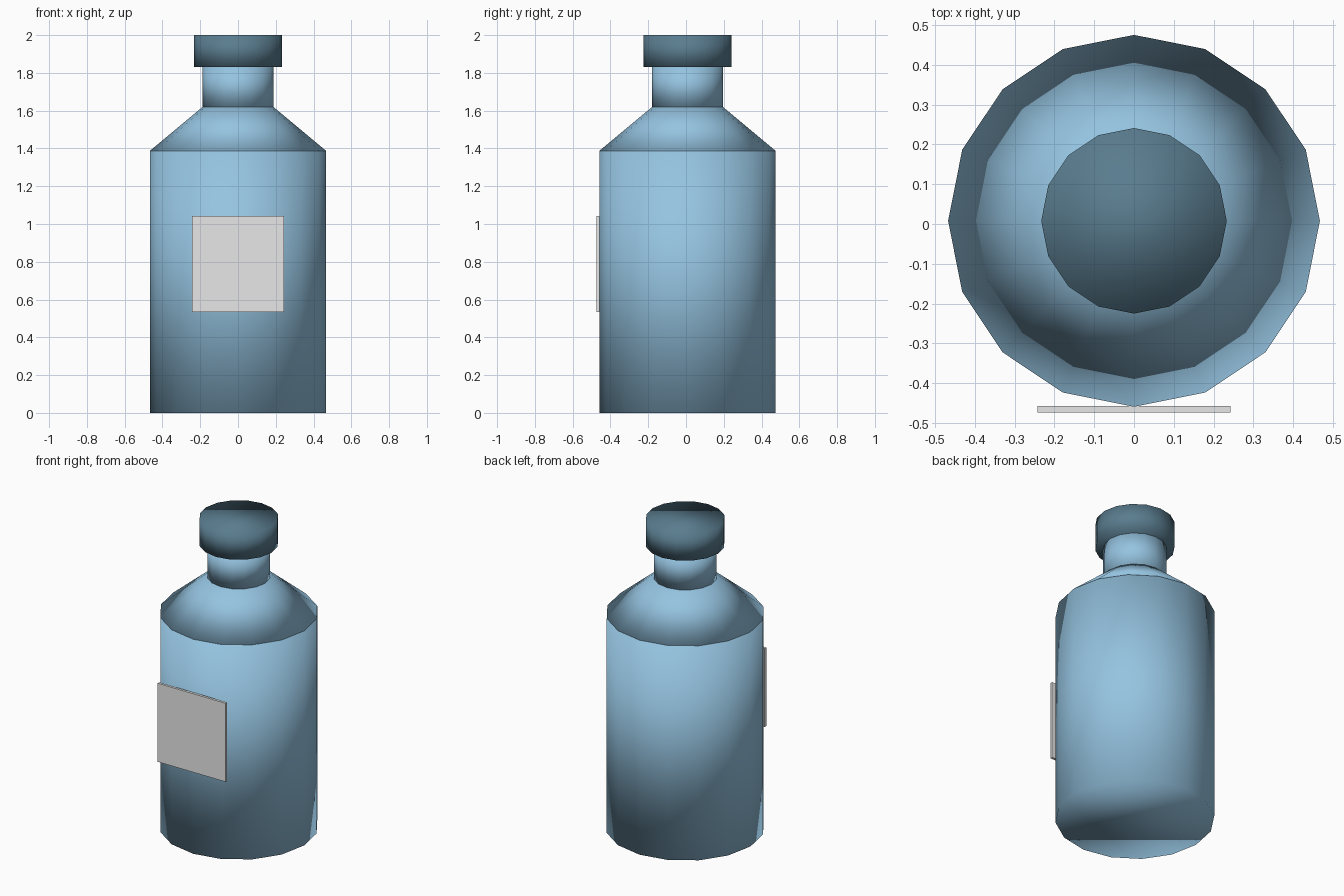
import bpy
import bmesh
from mathutils import Matrix, Vector

cube = bpy.data.objects.get("Cube")
if cube:
    bpy.data.objects.remove(cube, do_unlink=True)

SIDES = 16
AXIS_Y = 0.008


def make_material(name, rgb):
    mat = bpy.data.materials.new(name)
    mat.use_nodes = True
    color = (*rgb, 1.0)
    mat.diffuse_color = color
    mat.node_tree.nodes["Principled BSDF"].inputs["Base Color"].default_value = color
    return mat


def add_object(name, bm, mat, smooth):
    mesh = bpy.data.meshes.new(name)
    for face in bm.faces:
        face.smooth = smooth
    bm.to_mesh(mesh)
    bm.free()
    mesh.materials.append(mat)
    obj = bpy.data.objects.new(name, mesh)
    bpy.context.collection.objects.link(obj)
    return obj


def add_round(name, r_low, r_high, z_low, z_high, mat):
    """Closed, fully smooth cylinder or cone frustum with a corner facing front."""
    bm = bmesh.new()
    bmesh.ops.create_cone(
        bm, cap_ends=True, segments=SIDES, radius1=r_low, radius2=r_high,
        depth=z_high - z_low,
        matrix=Matrix.Translation((0, AXIS_Y, (z_low + z_high) / 2)))
    return add_object(name, bm, mat, True)


def add_plate(name, low, high, mat):
    low, high = Vector(low), Vector(high)
    bm = bmesh.new()
    bmesh.ops.create_cube(
        bm, size=1,
        matrix=Matrix.Translation((low + high) / 2) @ Matrix.Diagonal((*(high - low), 1)))
    return add_object(name, bm, mat, False)


glass = make_material("light blue glass", (0.3, 0.55, 0.75))
stopper = make_material("dark blue cap", (0.1, 0.2, 0.27))
paper = make_material("pale grey label", (0.8, 0.8, 0.8))

# Bottle, from the base up
add_round("body", 0.467, 0.467, 0, 1.387, glass)
add_round("shoulder", 0.467, 0.187, 1.387, 1.62, glass)
add_round("neck", 0.187, 0.187, 1.62, 1.83, glass)
add_round("cap", 0.233, 0.233, 1.83, 2, stopper)

# Flat label standing against the front
add_plate("label", (-0.243, -0.473, 0.535), (0.243, -0.457, 1.043), paper)
